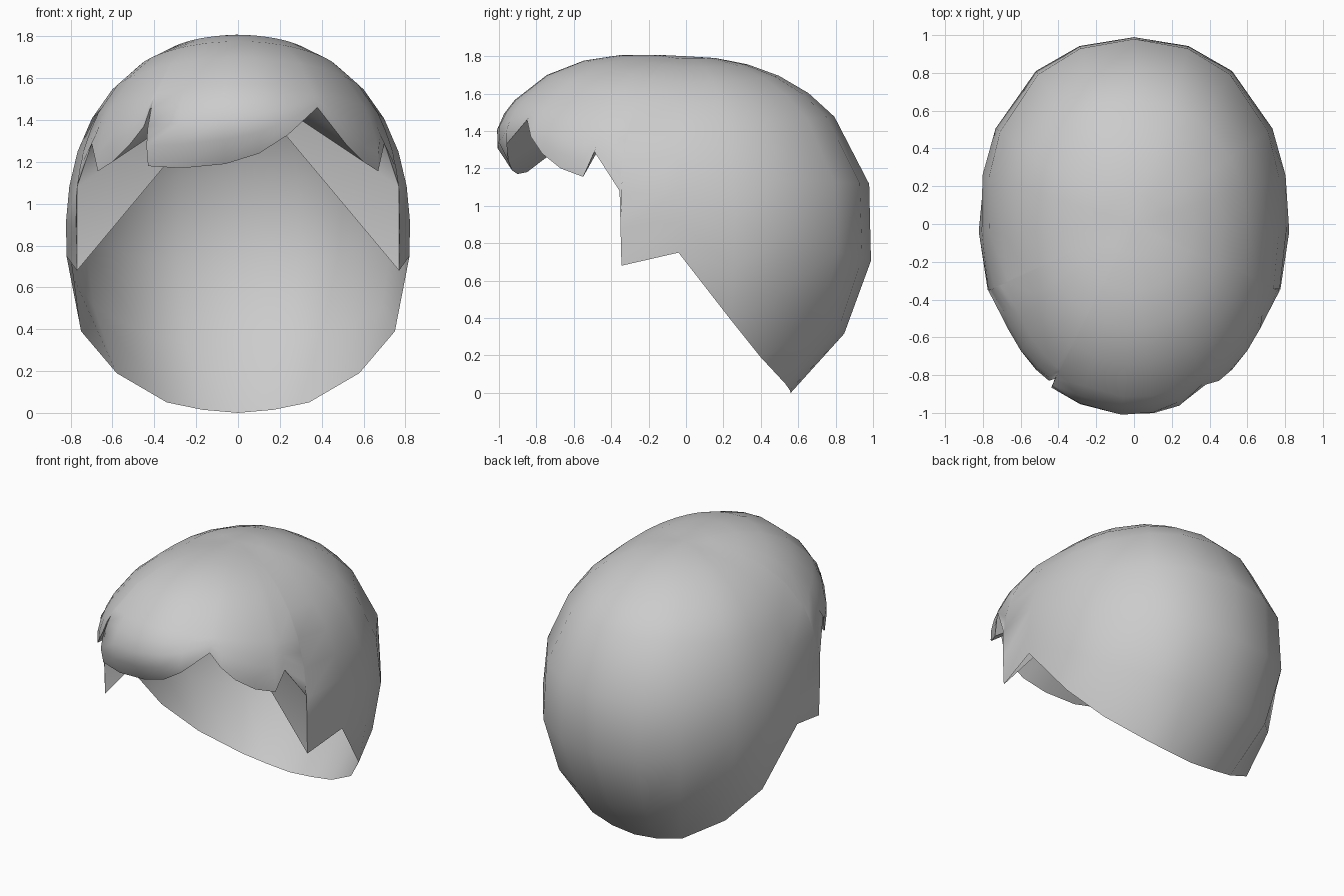
import bpy, math
from mathutils import Vector

if "Cube" in bpy.data.objects:
    bpy.data.objects.remove(bpy.data.objects["Cube"])

CENTRE = Vector((0, 0, 0.9))
RINGS = [math.radians(a) for a in (10, 21, 32, 43, 54)]  # shared rings round the crown
LOWER = 4                                                # rows from there to the hairline
ROWS = len(RINGS) + LOWER

def dome_radius(d):
    """Distance from the centre to the dome in unit direction d, with a bulging quiff in front."""
    q = Vector((d.x / 0.82, d.y / 1.005, d.z / (0.9 if d.z > 0 else 1.07)))
    u = q.normalized()
    bulge = 1 + 0.42 * max(-u.y, 0) ** 1.6 * max(u.z, 0)
    # slightly squared cross-sections behind the ears and at the back of the crown
    back, top = max(u.y, 0) ** 2, max(u.z, 0) ** 2
    square = 1 + 0.14 * u.x ** 2 * back + (0.10 * u.x ** 2 + 0.07 * back) * top
    return bulge * square / q.length

def mirror(points):
    return [(-x, y, z) for x, y, z in reversed(points)]

def make_object(name, verts, faces):
    mesh = bpy.data.meshes.new(name)
    mesh.from_pydata([tuple(v) for v in verts], [], faces)
    mesh.update()
    obj = bpy.data.objects.new(name, mesh)
    bpy.context.collection.objects.link(obj)
    bpy.context.view_layer.objects.active = obj
    obj.select_set(True)
    bpy.ops.object.shade_smooth_by_angle(angle=math.radians(60))
    obj.select_set(False)
    return obj

# Hairline: nape, sideburns and side locks (mirrored), then the uneven fringe
nape = [(0.17, 0.555, 0.015), (0.34, 0.53, 0.05), (0.58, 0.40, 0.19),
        (0.75, 0.24, 0.39), (0.82, -0.04, 0.75)]
side = [(0.77, -0.345, 0.68), (0.77, -0.355, 1.08), (0.70, -0.49, 1.29),
        (0.67, -0.55, 1.155), (0.60, -0.67, 1.20), (0.52, -0.77, 1.28), (0.45, -0.83, 1.37)]
fringe = [(0.38, -0.85, 1.46), (0.24, -0.96, 1.33), (0.10, -0.95, 1.24),
          (-0.06, -0.93, 1.19), (-0.27, -0.90, 1.17), (-0.43, -0.85, 1.18),
          (-0.42, -0.82, 1.455)]
rim = [(0, 0.56, 0)] + nape + side + fringe + mirror(side) + mirror(nape)
rim = [Vector(p) for p in rim]

# Outer hair shell: arcs from the crown down to every hairline point
up = Vector((0, 0, 1))
verts = [CENTRE + up * 0.9]
for p in rim:
    end = p - CENTRE
    d_end = end.normalized()
    fix = end.length / dome_radius(d_end)
    full = up.angle(d_end)
    steps = [(a, 0) for a in RINGS]
    steps += [(RINGS[-1] + (full - RINGS[-1]) * k / LOWER, k / LOWER)
              for k in range(1, LOWER + 1)]
    for angle, s in steps:
        d = up.slerp(d_end, angle / full)
        verts.append(CENTRE + d * dome_radius(d) * (1 + (fix - 1) * s ** 4))
faces = []
n = len(rim)
for i in range(n):
    a, b = 1 + i * ROWS, 1 + (i + 1) % n * ROWS
    faces.append((0, b, a))
    for r in range(ROWS - 1):
        faces.append((a + r, b + r, b + r + 1, a + r + 1))
make_object("hair_shell", verts, faces)

# Inner lining behind the fringe and sideburns, rising to a point under the crown
first = 1 + len(nape)
front = rim[first:first + 2 * len(side) + len(fringe)]
peak = Vector((0, -0.30, 1.60))
make_object("fringe_lining", [peak] + front,
            [(0, i + 1, i) for i in range(1, len(front))])
